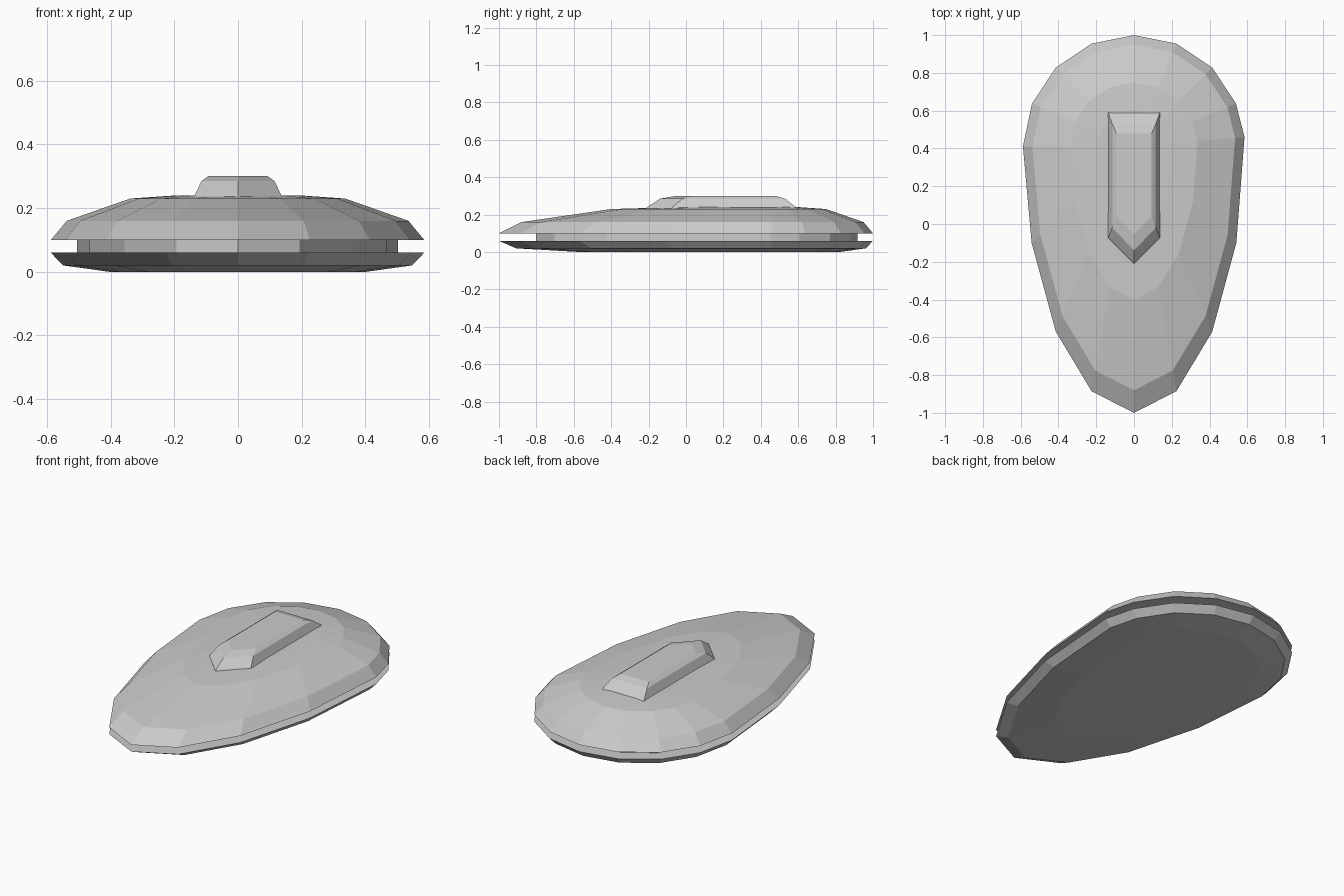
import bpy, bmesh

if "Cube" in bpy.data.objects:
    bpy.data.objects.remove(bpy.data.objects["Cube"])

CY = 0.41  # widest point of the hull, centre of all ring scaling

# hull outline, half side from back to front
half = [(0.225, 0.955), (0.414, 0.828), (0.54, 0.638), (0.588, 0.435),
        (0.542, -0.10), (0.414, -0.57), (0.225, -0.885)]
outline = [(0, 1.0)] + half + [(0, -1.0)] + [(-x, y) for x, y in reversed(half)]
# the widest pair is slightly skewed
outline[4] = (0.585, 0.46)
outline[12] = (-0.588, 0.41)


def loft(name, rings):
    """Join equal-sized rings of points with flat faces and cap both ends."""
    bm = bmesh.new()
    loops = [[bm.verts.new(p) for p in ring] for ring in rings]
    n = len(loops[0])
    for a, b in zip(loops, loops[1:]):
        for i in range(n):
            j = (i + 1) % n
            bm.faces.new((a[i], a[j], b[j], b[i]))
    bm.faces.new(loops[0])
    bm.faces.new(loops[-1])
    bmesh.ops.recalc_face_normals(bm, faces=bm.faces)
    mesh = bpy.data.meshes.new(name)
    bm.to_mesh(mesh)
    bm.free()
    obj = bpy.data.objects.new(name, mesh)
    bpy.context.collection.objects.link(obj)
    return obj


def hull_ring(scale, z):
    return [(x * scale, CY + (y - CY) * scale, z) for x, y in outline]


def cabin_ring(w, back, side, tip, z):
    return [(w, back, z), (w, side, z), (0, tip, z), (-w, side, z), (-w, back, z)]


# hull: lower plate, recessed waist groove and upper shell
profile = [(0.69, 0), (0.935, 0.02), (1, 0.06), (0.86, 0.06),
           (0.86, 0.10), (1, 0.10), (0.915, 0.16), (0.575, 0.23), (0.33, 0.24)]
loft("hull", [hull_ring(s, z) for s, z in profile])

# raised cabin with a pointed front
loft("cabin", [cabin_ring(0.14, 0.595, -0.075, -0.215, 0.232),
               cabin_ring(0.135, 0.585, -0.07, -0.205, 0.242),
               cabin_ring(0.115, 0.53, -0.02, -0.14, 0.285),
               cabin_ring(0.093, 0.48, 0.04, -0.055, 0.30)])
